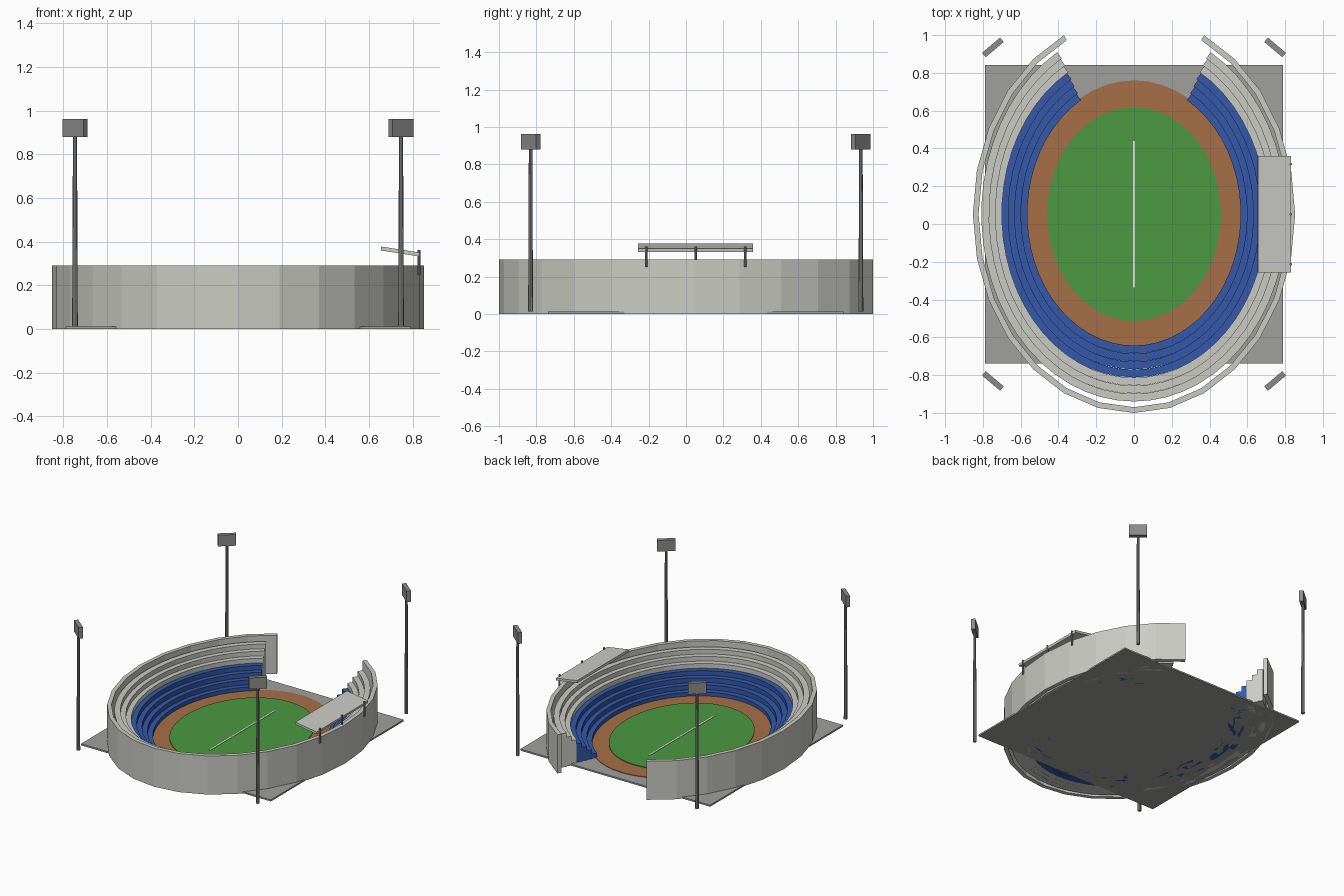
import bpy, bmesh, math
from mathutils import Matrix, Vector

if "Cube" in bpy.data.objects:
    bpy.data.objects.remove(bpy.data.objects["Cube"])

CY = 0.052  # centre of the arena along y


def material(name, rgb):
    m = bpy.data.materials.new(name)
    m.diffuse_color = (*rgb, 1)
    m.use_nodes = True
    m.node_tree.nodes["Principled BSDF"].inputs["Base Color"].default_value = m.diffuse_color
    return m


CONCRETE = material("concrete", (0.60, 0.60, 0.56))
BLUE = material("blue_seats", (0.035, 0.10, 0.40))
CLAY = material("clay_track", (0.38, 0.16, 0.062))
GRASS = material("grass", (0.07, 0.32, 0.052))
PAVING = material("paving", (0.35, 0.35, 0.34))
STEEL = material("grey_steel", (0.26, 0.26, 0.255))
WHITE = material("white_paint", (0.85, 0.85, 0.85))


def finish(name, bm, mat):
    bmesh.ops.recalc_face_normals(bm, faces=bm.faces)
    me = bpy.data.meshes.new(name)
    bm.to_mesh(me)
    bm.free()
    me.materials.append(mat)
    ob = bpy.data.objects.new(name, me)
    bpy.context.collection.objects.link(ob)
    return ob


def box(name, centre, size, mat, rot=Matrix()):
    bm = bmesh.new()
    m = Matrix.Translation(centre) @ rot @ Matrix.Diagonal((*size, 1))
    bmesh.ops.create_cube(bm, size=1, matrix=m)
    return finish(name, bm, mat)


def disc(name, rx, ry, z0, z1, mat, cx=0, cy=CY, n=48, taper=1):
    """Elliptical disc or round post from z0 to z1."""
    bm = bmesh.new()
    m = Matrix.Translation((cx, cy, (z0 + z1) / 2)) @ Matrix.Diagonal((rx, ry, z1 - z0, 1))
    bmesh.ops.create_cone(bm, cap_ends=True, segments=n, radius1=1, radius2=taper, depth=1, matrix=m)
    return finish(name, bm, mat)


def band(name, rx, ry, width, z1, gap, n, mat):
    """Open elliptical ring with its gap (half angle in degrees) at the back."""
    bm = bmesh.new()
    a0, a1 = math.radians(90 + gap), math.radians(450 - gap)
    rings = []
    for i in range(n + 1):
        a = a0 + (a1 - a0) * i / n
        c, s = math.cos(a), math.sin(a)
        p = Vector((rx * c, ry * s + CY, 0))
        off = Vector((c / rx, s / ry, 0)).normalized() * width / 2
        up = Vector((0, 0, z1))
        rings.append([bm.verts.new(v) for v in (p - off, p + off, p + off + up, p - off + up)])
    for r, q in zip(rings, rings[1:]):
        for k in range(4):
            bm.faces.new((r[k], r[(k + 1) % 4], q[(k + 1) % 4], q[k]))
    bm.faces.new(rings[0])
    bm.faces.new(rings[-1][::-1])
    return finish(name, bm, mat)


# Base slab, running track, field and centre line
box("base_slab", (0, CY, 0.006), (1.58, 1.58, 0.012), PAVING)
disc("running_track", 0.575, 0.708, 0.004, 0.016, CLAY)
disc("grass_field", 0.46, 0.566, 0.010, 0.021, GRASS)
box("centre_line", (0, CY, 0.021), (0.011, 0.775, 0.005), WHITE)

# Seating tiers: four blue, then three concrete
for i in range(7):
    band(f"seat_tier_{i + 1}", 0.585 + 0.0338 * i, 0.716 + 0.0425 * i, 0.041,
         0.045 + 0.035 * i, 30, 48, BLUE if i < 4 else CONCRETE)

# Outer wall, 24 of 28 flat sides
band("outer_wall", 0.838, 1.037, 0.03, 0.29, 360 / 14, 24, CONCRETE)

# Tilted roof on three posts on the right side
box("stand_roof", (0.743, CY, 0.355), (0.178, 0.615, 0.018), CONCRETE,
    Matrix.Rotation(math.radians(9), 4, 'Y'))
for k in (-1, 0, 1):
    disc(f"roof_post_{k + 2}", 0.007, 0.007, 0.25, 0.362, STEEL, 0.83, CY + 0.265 * k, 8)

# Four floodlight masts with heads turned to the centre
for sx in (-1, 1):
    for sy in (-1, 1):
        x, y = 0.747 * sx, 0.883 * sy
        tag = ("front" if sy < 0 else "back") + ("_left" if sx < 0 else "_right")
        disc("mast_" + tag, 0.013, 0.013, 0.012, 0.90, STEEL, x, y + CY, 8, 0.72)
        box("floodlight_" + tag, (x, y + CY, 0.921), (0.125, 0.03, 0.084), STEEL,
            Matrix.Rotation(math.atan2(y, x) + math.pi / 2, 4, 'Z'))
